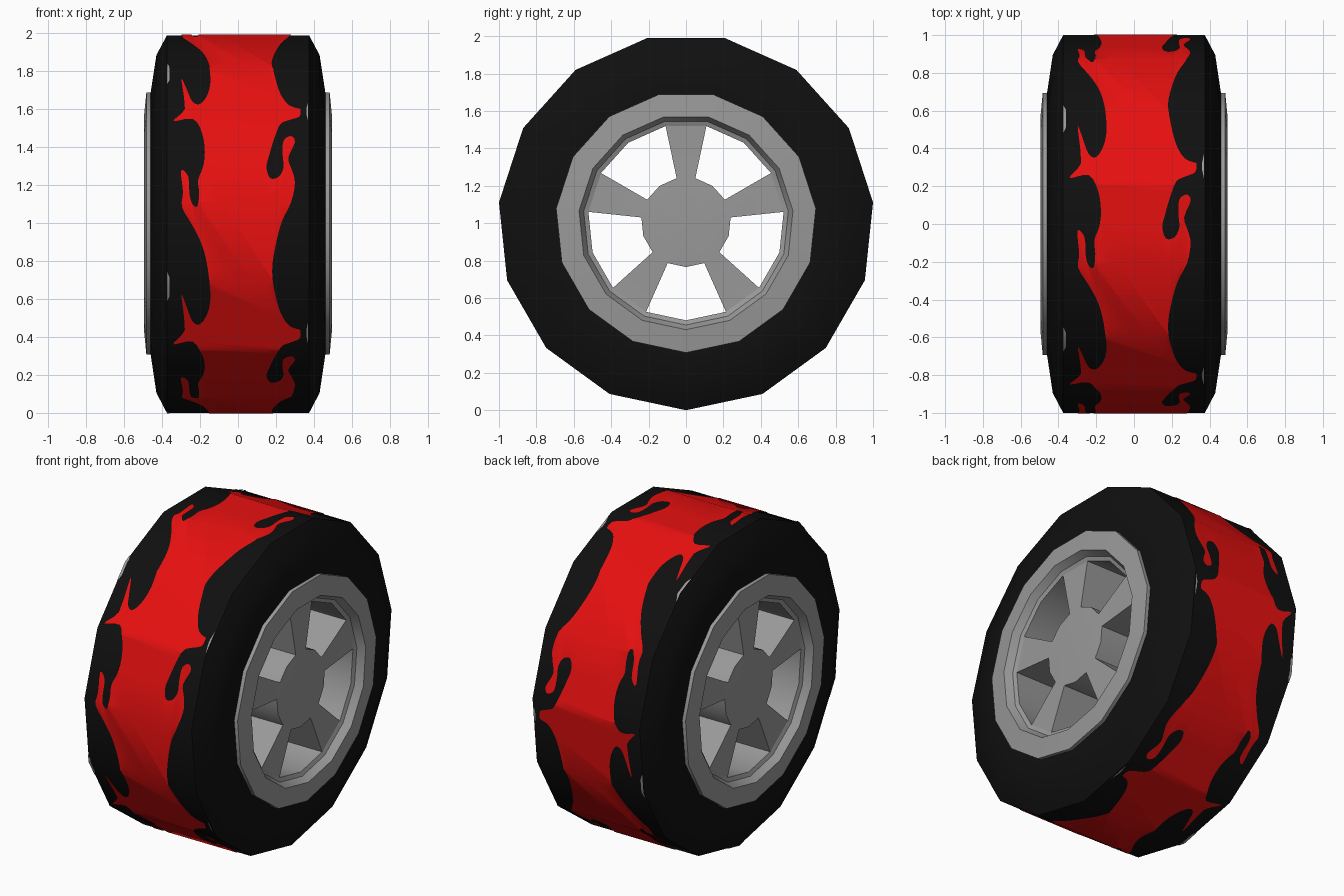
import bpy, bmesh, math
from mathutils import Vector

if "Cube" in bpy.data.objects:
    bpy.data.objects.remove(bpy.data.objects["Cube"])

SIDES, R, STEP = 15, 1.0055, 24      # 15-sided wheel, axle along x
CZ = R                               # axle height


def material(name, rgb):
    m = bpy.data.materials.new(name)
    m.diffuse_color = (*rgb, 1)
    m.use_nodes = True
    m.node_tree.nodes["Principled BSDF"].inputs["Base Color"].default_value = m.diffuse_color
    return m


BLACK = material("rubber black", (0.005, 0.005, 0.005))
RED = material("flame red", (0.8, 0.005, 0.005))
GREY = material("rim grey", (0.32, 0.32, 0.32))


def polar(x, r, deg):
    a = math.radians(deg)
    return Vector((x, r * math.cos(a), CZ + r * math.sin(a)))


def finish(bm, name, mat, fix_normals=True):
    bmesh.ops.remove_doubles(bm, verts=bm.verts, dist=1e-4)
    if fix_normals:
        bmesh.ops.recalc_face_normals(bm, faces=bm.faces)
    me = bpy.data.meshes.new(name)
    bm.to_mesh(me)
    bm.free()
    ob = bpy.data.objects.new(name, me)
    bpy.context.collection.objects.link(ob)
    me.materials.append(mat)
    bpy.ops.object.select_all(action='DESELECT')
    ob.select_set(True)
    bpy.context.view_layer.objects.active = ob
    bpy.ops.object.shade_smooth_by_angle(angle=math.radians(28))
    return ob


def revolve(name, half, mat):
    """Mirror a half profile of (x, r) in x, close it and turn it round the axle."""
    prof = half + [(-x, r) for x, r in reversed(half)]
    bm = bmesh.new()
    rings = [[bm.verts.new(polar(x, r, -90 + STEP * k)) for x, r in prof] for k in range(SIDES)]
    n = len(prof)
    for k in range(SIDES):
        a, b = rings[k], rings[(k + 1) % SIDES]
        for i in range(n):
            j = (i + 1) % n
            bm.faces.new((a[i], a[j], b[j], b[i]))
    return finish(bm, name, mat)


# tyre and rim
revolve("tyre", [(0.45, 0.66), (0.46, 0.70), (0.43, 0.90), (0.375, R)], BLACK)
revolve("rim", [(0.455, 0.698), (0.483, 0.698), (0.495, 0.575), (0.45, 0.55), (0.44, 0.525)], GREY)

# hub with five spokes, running through the wheel
HUB, TIP, SX = 0.24, 0.527, 0.44
bm = bmesh.new()


def face(*pts):
    bm.faces.new([bm.verts.new(p) for p in pts])


for s in (1, -1):
    for k in range(SIDES):
        a = 6 + STEP * k
        face(polar(s * (SX + 0.012), 0, 0), polar(s * SX, HUB, a), polar(s * SX, HUB, a + STEP))
    for k in range(5):
        a, b = 78 + 72 * k, 102 + 72 * k
        face(polar(s * SX, HUB, a), polar(s * SX, TIP, a), polar(s * SX, TIP, b), polar(s * SX, HUB, b))
for k in range(5):
    a = 78 + 72 * k
    outline = [(HUB, a), (TIP, a), (TIP, a + 24), (HUB, a + 24), (HUB, a + 48), (HUB, a + 72)]
    for (r0, a0), (r1, a1) in zip(outline, outline[1:]):
        face(polar(SX, r0, a0), polar(SX, r1, a1), polar(-SX, r1, a1), polar(-SX, r0, a0))
finish(bm, "hub_and_spokes", GREY)


# painted plates on the tread: outlines in (x, degrees up from the front)
def wrap(x, phi, lift=0.004):
    off = (phi - 6) % STEP - STEP / 2
    r = (R + lift) * math.cos(math.radians(STEP / 2)) / math.cos(math.radians(off))
    return polar(x, r, 180 - phi)


def curve(pts, n=3):
    p = [Vector(q) for q in pts]
    p = [p[0]] + p + [p[-1]]
    out = []
    for a, b, c, d in zip(p, p[1:], p[2:], p[3:]):
        for i in range(n):
            t = i / n
            out.append(0.5 * (2 * b + (c - a) * t + (2 * a - 5 * b + 4 * c - d) * t * t
                              + (3 * b - a - 3 * c + d) * t ** 3))
    return out + [p[-1]]


def painted(name, outline, mat):
    """Fill an outline, cut it at the tread edges, and wrap five copies round the tyre."""
    flat = bmesh.new()
    f = flat.faces.new([flat.verts.new((q[0], q[1] / 57.3, 0)) for q in outline])
    bmesh.ops.triangulate(flat, faces=[f], ngon_method='EAR_CLIP')
    for cut in (-18, 6, 30):
        bmesh.ops.bisect_plane(flat, geom=flat.verts[:] + flat.edges[:] + flat.faces[:],
                               plane_co=(0, cut / 57.3, 0), plane_no=(0, 1, 0), dist=1e-6)
    out = bmesh.new()
    for k in range(5):
        for f in flat.faces:
            vs = [out.verts.new(wrap(v.co.x, v.co.y * 57.3 + 72 * k)) for v in f.verts]
            nf = out.faces.new(vs)
            nf.normal_update()
            c = nf.calc_center_median() - Vector((0, 0, CZ))
            c.x = 0
            if nf.normal.dot(c) < 0:
                nf.normal_flip()
    flat.free()
    finish(out, name, mat, fix_normals=False)


left = [(-.28, -35), (-.285, -30), (-.298, -22.5), (-.27, -27), (-.24, -32), (-.2, -33), (-.16, -29),
        (-.145, -23), (-.16, -14), (-.19, -7), (-.24, -1), (-.295, 4.5), (-.29, 9), (-.30, 16),
        (-.262, 14), (-.255, 8), (-.235, 5), (-.212, 5), (-.205, 9), (-.21, 13), (-.185, 17),
        (-.175, 22), (-.19, 28), (-.24, 33), (-.34, 32), (-.30, 35), (-.28, 37)]
right = [(.33, -35), (.27, -33.5), (.225, -29), (.195, -22), (.18, -15), (.195, -8), (.23, 0), (.28, 6),
         (.30, 12), (.285, 16), (.265, 20), (.30, 25), (.28, 27), (.24, 25.5), (.235, 21), (.24, 17),
         (.215, 14), (.17, 13.5), (.15, 17), (.165, 21), (.19, 26), (.225, 31), (.27, 32.5),
         (.325, 34), (.33, 37)]
painted("tread_flames", curve(left) + curve(right)[::-1], RED)

# small grey scuffs at the tread edges
painted("left_scuffs", [(-.375, -25), (-.36, -23), (-.36, -17), (-.375, -15)], GREY)
painted("right_scuffs", [(.37, 32), (.37, 40), (.36, 37), (.36, 35)], GREY)
